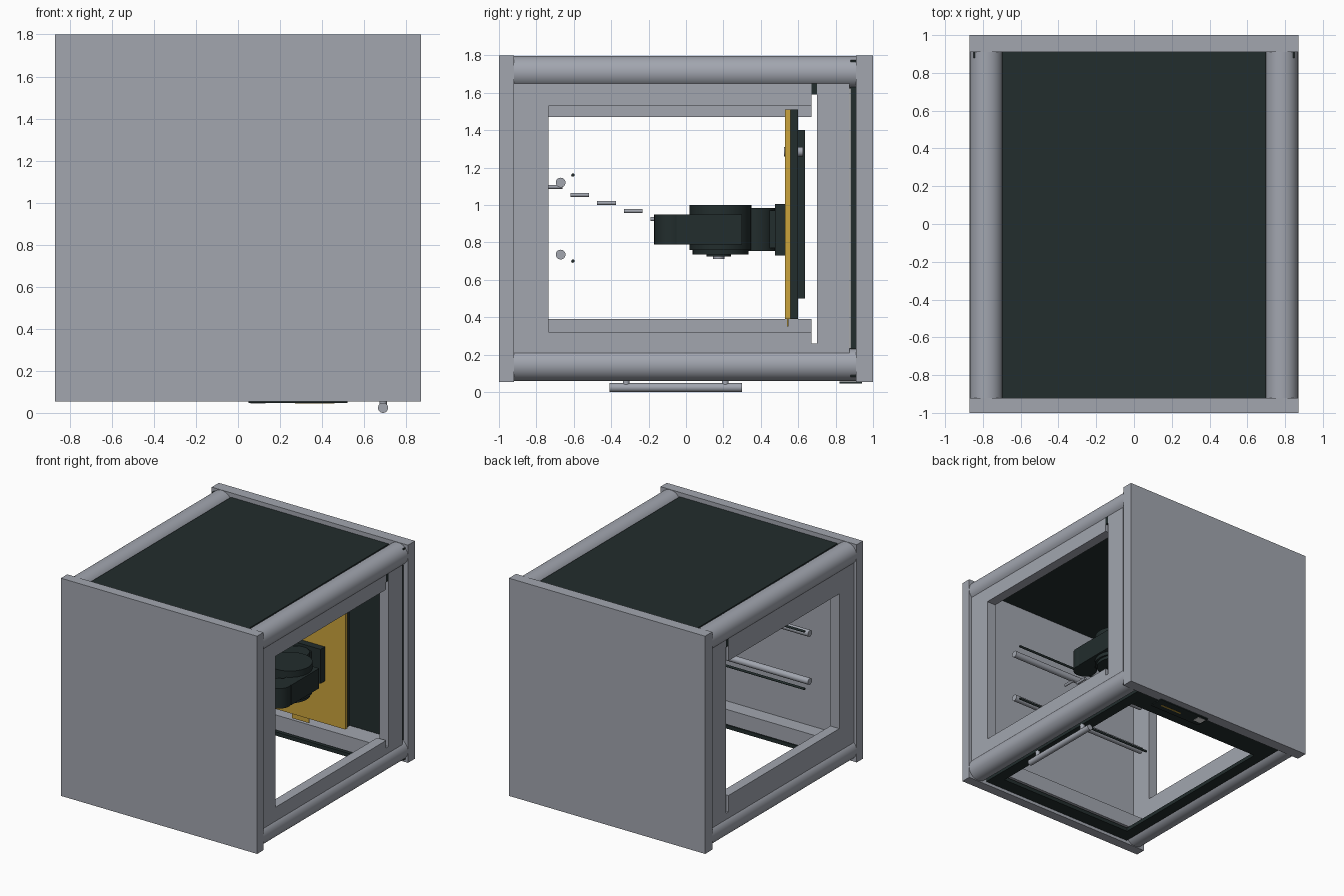
import bpy
from math import pi

cube = bpy.data.objects.get("Cube")
if cube:
    bpy.data.objects.remove(cube, do_unlink=True)


def material(name, rgb):
    m = bpy.data.materials.new(name)
    m.use_nodes = True
    m.diffuse_color = (*rgb, 1)
    m.node_tree.nodes["Principled BSDF"].inputs["Base Color"].default_value = (*rgb, 1)
    return m


GREY = material("aluminium grey", (0.36, 0.38, 0.43))
DARK = material("dark plastic", (0.016, 0.026, 0.026))
GOLD = material("gold plate", (0.60, 0.37, 0.045))
WHITE = material("white label", (0.85, 0.85, 0.85))


def box(name, mat, x, y, z):
    """Box from (min, max) ranges on each axis."""
    mid = [(a + b) / 2 for a, b in (x, y, z)]
    bpy.ops.mesh.primitive_cube_add(size=1, location=mid)
    ob = bpy.context.object
    ob.name = name
    ob.scale = [b - a for a, b in (x, y, z)]
    bpy.ops.object.transform_apply(location=False, rotation=False, scale=True)
    ob.data.materials.append(mat)
    return ob


def rod(name, mat, axis, centre, radius, length, sides=32):
    """Smooth cylinder along the given axis."""
    turn = {"x": (0, pi / 2, 0), "y": (pi / 2, 0, 0), "z": (0, 0, 0)}[axis]
    bpy.ops.mesh.primitive_cylinder_add(vertices=sides, radius=radius, depth=length,
                                        location=centre, rotation=turn)
    ob = bpy.context.object
    ob.name = name
    ob.data.materials.append(mat)
    bpy.ops.object.shade_smooth_by_angle()
    return ob


def span(side, a, b):
    """Range on x mirrored to the given side."""
    return tuple(sorted((side * a, side * b)))


# End panels
box("front_panel", GREY, (-.87, .87), (-1, -.92), (.055, 1.8))
box("back_panel", GREY, (-.87, .87), (.91, 1), (.055, 1.8))
box("back_liner", DARK, (-.83, .83), (.88, .91), (.23, 1.63))

# Roof and open floor frame
box("roof_panel", DARK, (-.70, .70), (-.92, .91), (1.735, 1.765))
for s in (-1, 1):
    box("floor_side_strip", DARK, span(s, .61, .70), (-.92, .91), (.08, .11))
box("floor_front_strip", DARK, (-.61, .61), (-.92, -.81), (.08, .11))
box("floor_back_strip", DARK, (-.61, .61), (.70, .91), (.08, .11))

# Corner tubes with their small end screws
for s in (-1, 1):
    for z, screw_z in ((1.71, 1.765), (.147, .09)):
        rod("corner_tube", GREY, "y", (s * .782, -.005, z), .088, 1.83, 48)
        box("end_screw", DARK, span(s, .825, .85), (.88, .91), (screw_z - .01, screw_z + .01))

# Side frames; the window on the -x side is slightly lower
for s, low, high in ((1, .32, 1.53), (-1, .39, 1.47)):
    depth = span(s, .765, .845)
    box("side_front_column", GREY, depth, (-.92, -.735), (.2, 1.65))
    box("side_back_column", GREY, depth, (.70, .875), (.2, 1.65))
    box("side_bottom_rail", GREY, depth, (-.735, .67), (.2, low))
    box("side_top_rail", GREY, depth, (-.735, .67), (high, 1.65))
    box("bottom_joint", GREY, depth, (.67, .70), (.2, .26))
    box("top_joint", DARK, depth, (.67, .70), (1.59, 1.65))

# Cross bars above the floor
box("front_cross_bar", GREY, (-.765, .765), (-.92, -.80), (.12, .24))
box("back_cross_bar", GREY, (-.765, .765), (.71, .87), (.12, .24))

# Carry handle below the floor
rod("handle_grip", GREY, "y", (.69, -.055, .024), .024, .71)
for y in (-.32, .21):
    rod("handle_post", GREY, "z", (.69, y, .055), .018, .06, 16)

# Label plate under the back edge
box("label_plate", DARK, (.05, .52), (.82, .94), (.047, .056))
box("label_stripe", GOLD, (.27, .46), (.868, .882), (.045, .048))
box("label_patch", WHITE, (.06, .13), (.86, .92), (.045, .048))

# Guide rods behind the front panel
for z, thin_z in ((1.12, 1.16), (.735, .70)):
    rod("guide_rod", GREY, "x", (0, -.67, z), .026, 1.26)
    rod("thin_rod", DARK, "x", (0, -.605, thin_z), .009, 1.26, 12)

# Row of short pins stepping down to the arm
for i in range(5):
    rod("pin", GREY, "y", (.05, -.71 + .1425 * i, 1.097 - .043 * i), .011, .1, 16)

# Mounting plates
box("gold_plate", GOLD, (-.58, .58), (.53, .56), (.39, 1.51))
box("gold_tab", GOLD, (.1, .25), (.54, .547), (.35, .39))
box("backing_plate", DARK, (-.57, .57), (.56, .60), (.39, 1.51))
box("rear_plate", DARK, (-.45, .45), (.60, .635), (.5, 1.4))
rod("plate_bolt", GREY, "y", (.5, .575, 1.285), .025, .1, 16)

# Folding arm
box("arm_mount", DARK, (.1, .4), (.475, .53), (.73, 1.005))
rod("arm_knuckle", DARK, "z", (.25, .375, .87), .1, .23)
box("arm_link", DARK, (.18, .32), (.3, .48), (.77, .97))
rod("arm_hub", DARK, "z", (.33, .185, .88), .165, .24)
rod("arm_hub_cap", DARK, "z", (.33, .185, .75), .15, .03)
rod("arm_hub_knob", GREY, "z", (.33, .175, .725), .03, .025, 16)
rod("arm_hub_washer", DARK, "z", (.33, .175, .735), .065, .02)
box("arm_body", DARK, (.4, .51), (-.05, .3), (.79, .95))
rod("arm_tip", DARK, "z", (.42, -.08, .87), .09, .16)
